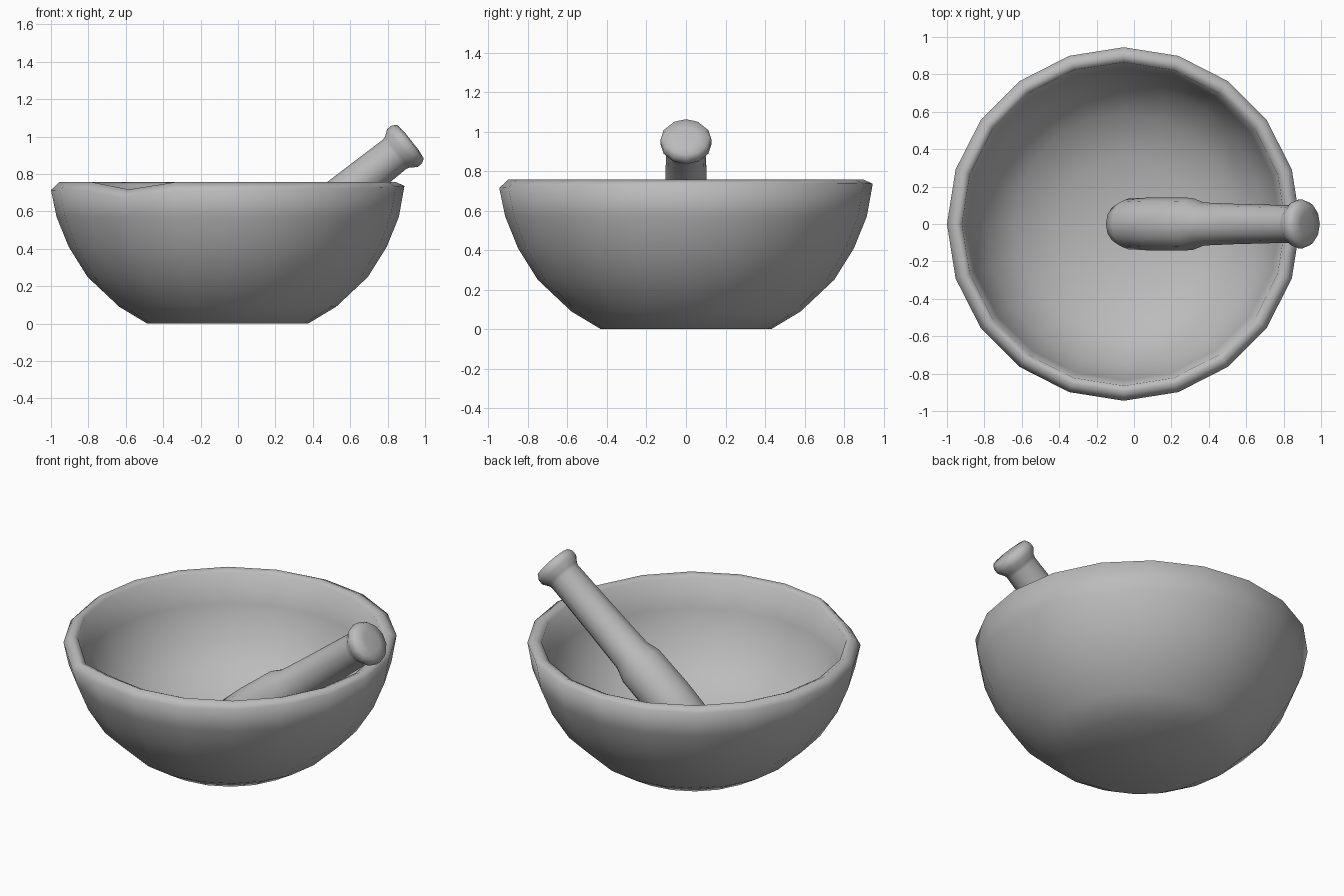
import bpy, bmesh, math
from mathutils import Vector, Matrix

cube = bpy.data.objects.get("Cube")
if cube:
    bpy.data.objects.remove(cube, do_unlink=True)

stone = bpy.data.materials.new("grey stone")
stone.use_nodes = True
COLOUR = (0.5, 0.5, 0.5, 1)
stone.diffuse_color = COLOUR
stone.node_tree.nodes["Principled BSDF"].inputs["Base Color"].default_value = COLOUR


def lathe(name, profile, sides, adjust=None):
    """Turn a (radius, height) profile about z, capping both ends."""
    bm = bmesh.new()
    rings = []
    for r, z in profile:
        ring = []
        for k in range(sides):
            a = math.tau * k / sides
            p = Vector((r * math.cos(a), r * math.sin(a), z))
            if adjust:
                p.z += adjust(a, r, z)
            ring.append(bm.verts.new(p))
        rings.append(ring)
    for low, high in zip(rings, rings[1:]):
        for k in range(sides):
            n = (k + 1) % sides
            bm.faces.new((low[k], low[n], high[n], high[k]))
    bm.faces.new(rings[0][::-1])
    bm.faces.new(rings[-1])
    bmesh.ops.recalc_face_normals(bm, faces=bm.faces)
    mesh = bpy.data.meshes.new(name)
    bm.to_mesh(mesh)
    bm.free()
    mesh.materials.append(stone)
    obj = bpy.data.objects.new(name, mesh)
    bpy.context.collection.objects.link(obj)
    bpy.ops.object.select_all(action='DESELECT')
    obj.select_set(True)
    bpy.context.view_layer.objects.active = obj
    bpy.ops.object.shade_smooth_by_angle(angle=math.radians(80))
    return obj


# Mortar bowl: outer wall, rounded rim, inner wall and floor
def worn_rim(a, r, z):
    if z < 0.65:
        return 0
    tilt = 0.015 * math.cos(a - math.radians(45)) if r > 0.92 else 0
    chip = 0.04 * max(0, 1 - abs(math.degrees(a) - 234) / 18)
    return tilt - chip


bowl = lathe("mortar_bowl", [
    (0.43, 0), (0.58, 0.09), (0.75, 0.25), (0.85, 0.41), (0.915, 0.57),
    (0.945, 0.725), (0.90, 0.757), (0.865, 0.74), (0.835, 0.56),
    (0.75, 0.36), (0.59, 0.2), (0.36, 0.11), (0.12, 0.08)], 20, worn_rim)
bowl.location.x = -0.055

# Pestle: rounded grinding head, slim shaft and flared knob
pestle = lathe("pestle", [
    (0.06, -0.01), (0.10, 0.0), (0.135, 0.07), (0.143, 0.25), (0.14, 0.51),
    (0.115, 0.59), (0.108, 0.8), (0.1, 1.18), (0.105, 1.2), (0.13, 1.235),
    (0.13, 1.265), (0.115, 1.29), (0.06, 1.297)], 12)
axis = Vector((0.78, 0, 0.62)).normalized()
pestle.matrix_world = (Matrix.Translation((-0.088, 0, 0.17))
                       @ axis.to_track_quat('Z', 'Y').to_matrix().to_4x4())
